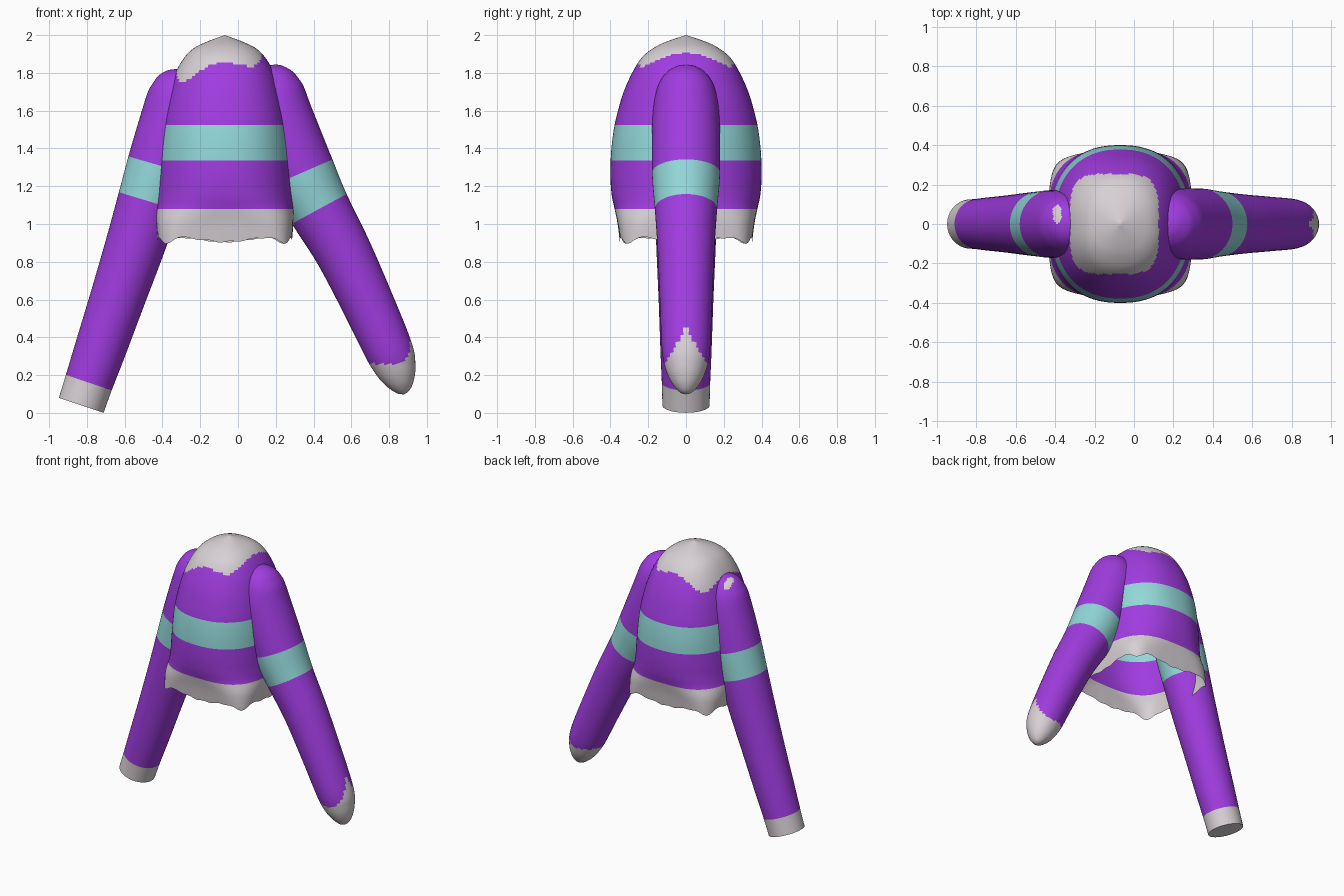
import bpy, bmesh, math
from mathutils import Vector

if "Cube" in bpy.data.objects:
    bpy.data.objects.remove(bpy.data.objects["Cube"])


def material(name, rgb):
    m = bpy.data.materials.new(name)
    m.diffuse_color = (*rgb, 1)
    m.use_nodes = True
    m.node_tree.nodes["Principled BSDF"].inputs["Base Color"].default_value = m.diffuse_color
    return m


MATS = [material("purple knit", (0.35, 0.045, 0.74)),
        material("teal stripe", (0.29, 0.68, 0.69)),
        material("light grey trim", (0.68, 0.63, 0.66))]
PURPLE, TEAL, GREY = 0, 1, 2


def smooth_rows(rows, steps):
    """Catmull-Rom interpolation through rows of numbers, keeping the given rows."""
    out = []
    n = len(rows)
    for i in range(n - 1):
        p0, p1, p2, p3 = (Vector(rows[max(0, min(n - 1, k))]) for k in (i - 1, i, i + 1, i + 2))
        for s in range(steps):
            t = s / steps
            out.append(0.5 * (2 * p1 + (p2 - p0) * t + (2 * p0 - 5 * p1 + 4 * p2 - p3) * t * t
                              + (3 * p1 - p0 - 3 * p2 + p3) * t ** 3))
    out.append(Vector(rows[-1]))
    return out


def loft(name, rings, colour, cap_end=False):
    """Skin a list of rings; colour(face centre, ring index) gives the material."""
    bm = bmesh.new()
    grid = [[bm.verts.new(p) for p in ring] for ring in rings]
    n = len(grid[0])
    for i in range(len(grid) - 1):
        for j in range(n):
            k = (j + 1) % n
            f = bm.faces.new((grid[i][j], grid[i + 1][j], grid[i + 1][k], grid[i][k]))
            f.material_index = colour(f.calc_center_median(), i)
    if cap_end:
        f = bm.faces.new(grid[-1])
        f.material_index = GREY
    bmesh.ops.remove_doubles(bm, verts=bm.verts, dist=0.0004)
    bmesh.ops.recalc_face_normals(bm, faces=bm.faces)
    me = bpy.data.meshes.new(name)
    bm.to_mesh(me)
    bm.free()
    ob = bpy.data.objects.new(name, me)
    bpy.context.collection.objects.link(ob)
    for m in MATS:
        me.materials.append(m)
    bpy.ops.object.select_all(action='DESELECT')
    ob.select_set(True)
    bpy.context.view_layer.objects.active = ob
    bpy.ops.object.shade_smooth_by_angle(angle=math.radians(50))
    return ob


# Body: open-bottomed dome, rounder above and squarer at the hem (z, half x, half y, squareness)
CX = -0.07
body_rows = [(2.0, 0, 0, 2.2), (1.965, .095, .105, 2.2), (1.93, .165, .175, 2.3),
             (1.88, .215, .235, 2.3), (1.8, .262, .285, 2.3), (1.7, .297, .33, 2.3),
             (1.6, .322, .36, 2.3), (1.525, .336, .378, 2.3), (1.43, .348, .392, 2.3),
             (1.335, .356, .399, 2.3), (1.24, .362, .40, 2.35), (1.15, .365, .393, 2.5),
             (1.08, .366, .378, 3.0), (1.0, .363, .362, 4.5), (0.905, .355, .35, 6.0)]


def body_ring(row, segs=112):
    z, hx, hy, n = row
    ring = []
    for j in range(segs):
        a = 2 * math.pi * j / segs
        c, s = math.cos(a), math.sin(a)
        r = 0
        if hx > 1e-5:
            r = (abs(c / hx) ** n + abs(s / hy) ** n) ** (-1 / n)
        # wavy hem with small drooping corners
        w = max(0, min(1, (1.02 - z) / 0.11))
        d = abs(math.sin(2 * a))
        dz = w * (0.03 * d ** 2 - 0.04 * d ** 40 + 0.004 * math.sin(20 * a))
        ring.append((CX + r * c, r * s, z + dz))
    return ring


body_path = smooth_rows(body_rows, 6)
body_z = [row[0] for row in body_path]


def body_colour(c, i):
    z = (body_z[i] + body_z[i + 1]) / 2
    if z < 1.08:
        return GREY
    if 1.335 < z < 1.525:
        return TEAL
    if z > 1.7 and (abs(c.x + 0.1) / 0.225) ** 4 + (abs(c.y) / 0.255) ** 4 < 1:
        return GREY   # neck patch
    return PURPLE


loft("sweater_body", [body_ring(r) for r in body_path], body_colour)


# Sleeves: tubes along a path (x, z, radius)
def sleeve(name, rows, colour, cap_end, segs=56):
    path = smooth_rows(rows, 6)
    rings = []
    for i, (x, z, r) in enumerate(path):
        a, b = path[max(0, i - 1)], path[min(len(path) - 1, i + 1)]
        t = Vector((b[0] - a[0], 0, b[1] - a[1])).normalized()
        u = Vector((-t.z, 0, t.x))
        rings.append([Vector((x, 0, z)) + max(r, 0) * (u * math.cos(q) + Vector((0, math.sin(q), 0)))
                      for q in (2 * math.pi * j / segs for j in range(segs))])
    loft(name, rings, lambda c, i: colour(c, (path[i][1] + path[i + 1][1]) / 2), cap_end)


def right_colour(c, z):
    if 1.08 < z < 1.27:
        return TEAL
    # closed cuff, grey reaching higher on the outer side
    side = max(0, 1 - abs(c.y) / 0.11)
    outer = c.x - (0.84 - (c.z - 0.25) * 0.47) > 0.02
    return GREY if c.z < 0.26 + (0.19 * side if outer else 0) else PURPLE


def left_colour(c, z):
    if 1.12 < z < 1.31:
        return TEAL
    if z < 0.16:
        return GREY
    if c.z > 1.6 and ((c.x + .39) / .022) ** 2 + ((c.y - .05) / .05) ** 2 < 1:
        return GREY   # small shoulder spot
    return PURPLE


sleeve("right_sleeve",
       [(.175, 1.842, 0), (.177, 1.83, .06), (.182, 1.785, .118), (.193, 1.7, .158),
        (.225, 1.55, .178), (.335, 1.27, .18), (.43, 1.08, .165), (.555, .857, .15),
        (.69, .575, .138), (.80, .33, .127), (.838, .23, .107), (.862, .16, .075),
        (.876, .113, .035), (.88, .098, 0)], right_colour, False)

sleeve("left_sleeve",
       [(-.315, 1.82, 0), (-.317, 1.805, .06), (-.322, 1.76, .112), (-.33, 1.68, .148),
        (-.355, 1.53, .168), (-.415, 1.31, .172), (-.472, 1.12, .166), (-.54, .90, .158),
        (-.64, .60, .145), (-.735, .32, .135), (-.79, .16, .128), (-.83, .04, .125)],
       left_colour, True)
